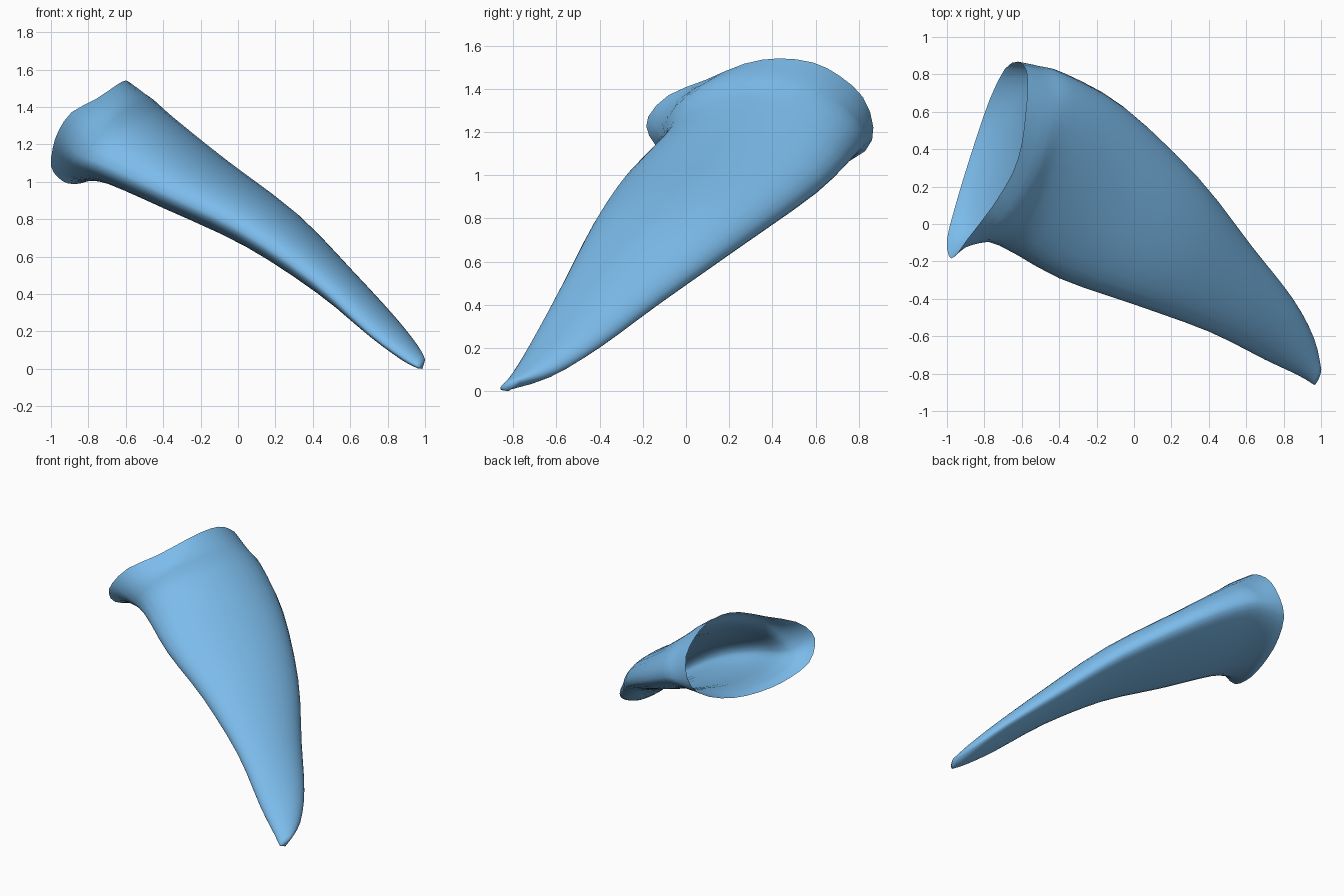
import bpy, bmesh
from math import cos, sin, tau
from mathutils import Vector as V

if "Cube" in bpy.data.objects:
    bpy.data.objects.remove(bpy.data.objects["Cube"])

N = 32      # sides around the horn
STEPS = 3   # rings between neighbouring sections

# Open rim, starting at the back edge and running over the top
rim_keys = [V(p) for p in [
    (-.62, .868, 1.23), (-.575, .82, 1.37), (-.57, .71, 1.47), (-.58, .59, 1.53),
    (-.60, .43, 1.55), (-.65, .27, 1.525), (-.76, .09, 1.45), (-.89, -.08, 1.38),
    (-.96, -.175, 1.28), (-.99, -.17, 1.19), (-1.0, -.08, 1.09), (-.96, .08, 1.03),
    (-.91, .25, 1.0), (-.84, .47, 1.0), (-.77, .67, 1.04), (-.69, .83, 1.12)]]

# Flattened sections: front edge, back edge, upper and lower thickness
sections = [
    ((-.86, -.10, 1.16), (-.51, .845, 1.19), .345, .19),
    ((-.72, -.115, 1.10), (-.37, .805, 1.15), .28, .155),
    ((-.40, -.29, .95), (-.06, .63, .97), .21, .135),
    ((.00, -.43, .755), (.33, .26, .70), .165, .105),
    ((.40, -.575, .48), (.62, -.11, .435), .115, .075),
    ((.70, -.725, .205), (.84, -.39, .225), .085, .045),
    ((.88, -.81, .07), (.955, -.60, .10), .055, .035),
    ((.963, -.86, .02), (.998, -.77, .05), .022, .022)]
UP = V((.5, -.16, .85)).normalized()


def ring(front, back, top, bottom):
    c, a = (V(front) + V(back)) / 2, (V(back) - V(front)) / 2
    pts = []
    for i in range(N):
        s = sin(tau * i / N)
        pts.append(c + a * cos(tau * i / N) + UP * s * (top if s > 0 else bottom))
    return pts


def spline(p0, p1, p2, p3, t):
    return 0.5 * (2 * p1 + (p2 - p0) * t + (2 * p0 - 5 * p1 + 4 * p2 - p3) * t * t
                  + (3 * p1 - p0 - 3 * p2 + p3) * t ** 3)


# Rim rounded to the full side count
M = len(rim_keys)
rim = [spline(*[rim_keys[(i + d) % M] for d in (-1, 0, 1, 2)], t)
       for i in range(M) for t in (0, .5)]

# Smooth loft from the rim to the tip
keys = [rim] + [ring(*s) for s in sections]
rings = []
for k in range(len(keys) - 1):
    k0, k3 = max(k - 1, 0), min(k + 2, len(keys) - 1)
    for j in range(STEPS):
        rings.append([spline(keys[k0][i], keys[k][i], keys[k + 1][i], keys[k3][i], j / STEPS)
                      for i in range(N)])
rings.append(keys[-1])

bm = bmesh.new()
loops = [[bm.verts.new(p) for p in r] for r in rings]
for a, b in zip(loops, loops[1:]):
    for i in range(N):
        n = (i + 1) % N
        bm.faces.new((a[i], a[n], b[n], b[i]))

# Rounded closed tip
tip = bm.verts.new((.985, -.825, .008))
for i in range(N):
    bm.faces.new((loops[-1][i], loops[-1][(i + 1) % N], tip))

me = bpy.data.meshes.new("horn_shell")
bm.to_mesh(me)
bm.free()
for p in me.polygons:
    p.use_smooth = True

# Blue surface
blue = bpy.data.materials.new("blue")
blue.diffuse_color = (.2, .5, .83, 1)
blue.use_nodes = True
blue.node_tree.nodes["Principled BSDF"].inputs["Base Color"].default_value = blue.diffuse_color
me.materials.append(blue)

horn = bpy.data.objects.new("horn_shell", me)
bpy.context.collection.objects.link(horn)
# Stand the tip on the ground
horn.location.z = -min(v.co.z for v in me.vertices)
